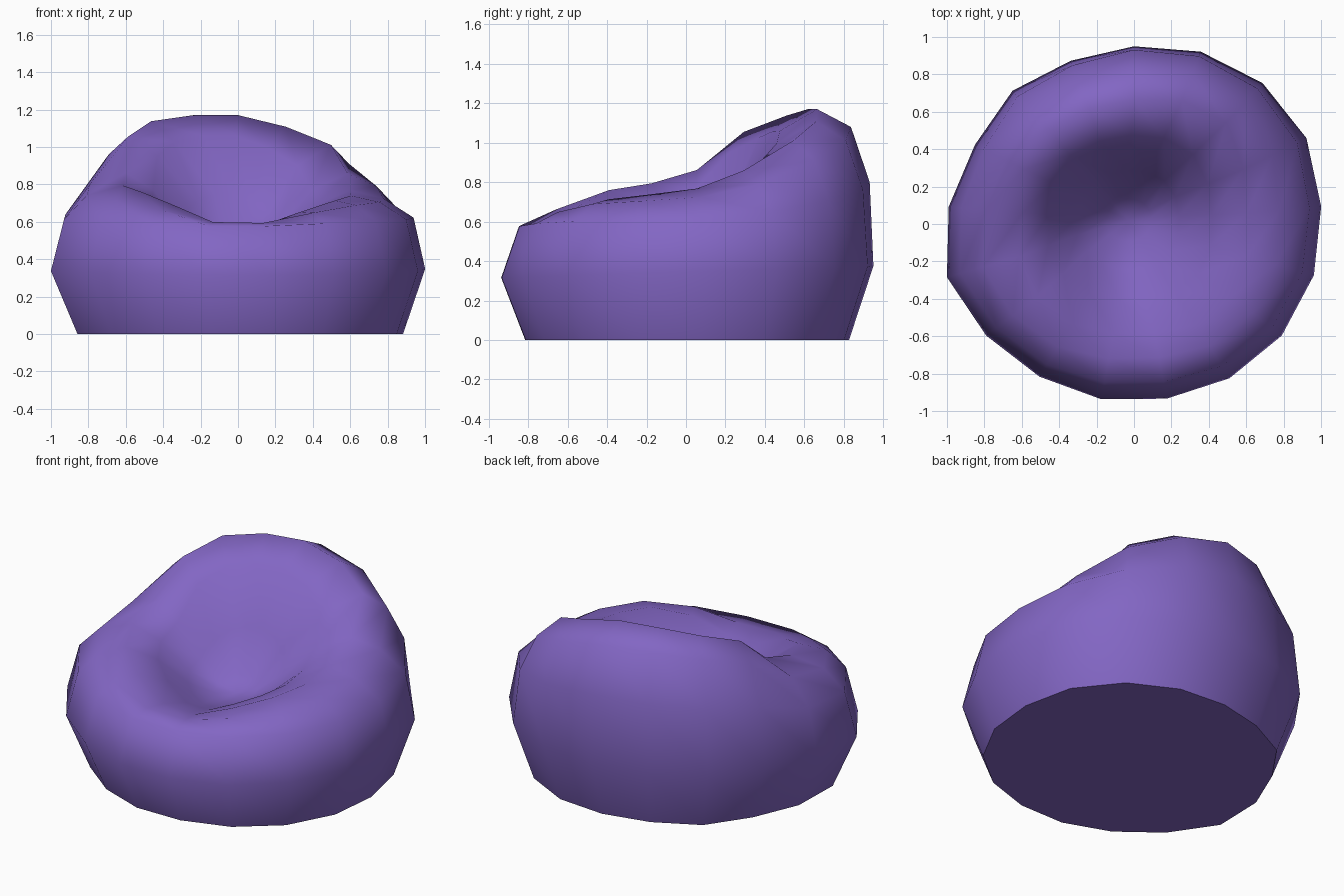
import bpy, bmesh, math

if "Cube" in bpy.data.objects:
    bpy.data.objects.remove(bpy.data.objects["Cube"])

SIDES = 17

# Belly outline radius, clockwise from the back
BELLY = [0.95, 0.988, 1.02, 1.03, 1.005, 1.0, 0.99, 0.97, 0.95,
         0.953, 0.96, 0.99, 1.04, 0.995, 0.95, 0.964, 0.936]

# Upper profiles (radius fraction, height) at key directions, clockwise from
# the back: upper side, shoulder, crest, inner slope, seat edge, seat floor
KEYS = [0, 45, 74, 135, 180, 225, 272, 303, 360]
PROFILES = [
    [(.98, .80), (.88, 1.08), (.70, 1.17), (.49, 1.06), (.28, .75), (.12, .51)],  # back
    [(.96, .70), (.86, .90), (.72, 1.00), (.48, .89), (.28, .65), (.12, .49)],
    [(.94, .63), (.78, .74), (.60, .79), (.43, .71), (.27, .55), (.12, .46)],     # right
    [(.93, .60), (.80, .68), (.66, .70), (.46, .62), (.28, .50), (.12, .44)],
    [(.90, .575), (.76, .585), (.62, .56), (.42, .50), (.28, .455), (.12, .43)],  # front
    [(.93, .60), (.82, .70), (.66, .74), (.46, .65), (.28, .50), (.12, .44)],
    [(.93, .63), (.80, .78), (.60, .84), (.44, .75), (.27, .57), (.12, .46)],     # left
    [(.95, .75), (.82, 1.00), (.71, 1.10), (.50, .99), (.28, .69), (.12, .49)],
]
SEAT_SHIFT = (-0.03, 0.02)  # the hollow sits slightly back and left


def spline(values, t):
    """Closed Catmull-Rom interpolation."""
    n = len(values)
    i = int(math.floor(t))
    u = t - i
    a, b, c, d = (values[(i + k) % n] for k in (-1, 0, 1, 2))
    return 0.5 * (2 * b + (c - a) * u + (2 * a - 5 * b + 4 * c - d) * u * u
                  + (3 * b - a - 3 * c + d) * u ** 3)


def key_position(deg):
    """Profile index, with fraction, for a clockwise direction."""
    for j in range(len(KEYS) - 1):
        if deg < KEYS[j + 1]:
            return j + (deg - KEYS[j]) / (KEYS[j + 1] - KEYS[j])


bm = bmesh.new()
columns = []
for i in range(SIDES):
    turn = i / SIDES
    ang = math.pi / 2 - turn * 2 * math.pi
    # base and belly, then the sagging top
    prof = [(0.87, 0.0), (1.0, 0.345 + 0.03 * math.sin(ang))]
    t = key_position(turn * 360)
    for k in range(6):
        prof.append(tuple(spline([p[k][c] for p in PROFILES], t) for c in (0, 1)))
    col = []
    for k, (f, z) in enumerate(prof):
        s = max(0.0, min(1.0, (k - 4) / 2))
        base = 0.012 if k == 0 else 0
        col.append(bm.verts.new((BELLY[i] * f * math.cos(ang) + s * SEAT_SHIFT[0] + base,
                                 BELLY[i] * f * math.sin(ang) + s * SEAT_SHIFT[1], z)))
    columns.append(col)

centre = bm.verts.new((SEAT_SHIFT[0], SEAT_SHIFT[1], 0.44))
for i in range(SIDES):
    a, b = columns[i], columns[(i + 1) % SIDES]
    for k in range(len(a) - 1):
        bm.faces.new((a[k], a[k + 1], b[k + 1], b[k]))
    bm.faces.new((a[-1], centre, b[-1]))
for face in bm.faces:
    face.smooth = True

# Flat underside with a sharp edge
underside = bm.faces.new([c[0] for c in columns])
for edge in underside.edges:
    edge.smooth = False
bmesh.ops.recalc_face_normals(bm, faces=bm.faces[:])

mesh = bpy.data.meshes.new("beanbag_seat")
bm.to_mesh(mesh)
bm.free()
seat = bpy.data.objects.new("beanbag_seat", mesh)
bpy.context.collection.objects.link(seat)

# Purple fabric
fabric = bpy.data.materials.new("purple fabric")
fabric.diffuse_color = (0.225, 0.133, 0.55, 1)
fabric.use_nodes = True
fabric.node_tree.nodes["Principled BSDF"].inputs["Base Color"].default_value = fabric.diffuse_color
mesh.materials.append(fabric)
